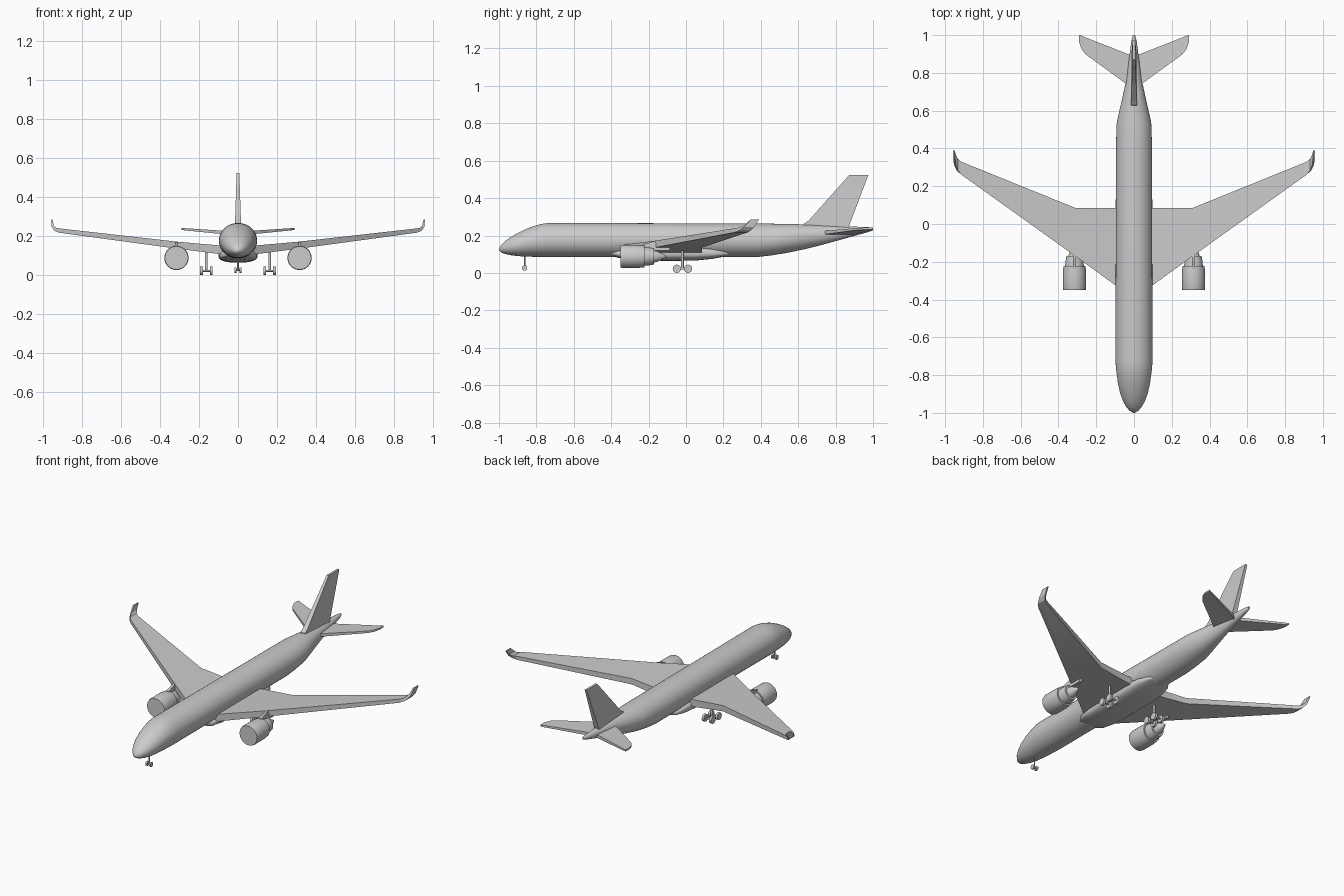
import bpy, bmesh, math
from mathutils import Vector

if "Cube" in bpy.data.objects:
    bpy.data.objects.remove(bpy.data.objects["Cube"])


def finish(name, bm, mirror=False, angle=35):
    bmesh.ops.recalc_face_normals(bm, faces=bm.faces)
    me = bpy.data.meshes.new(name)
    bm.to_mesh(me)
    bm.free()
    ob = bpy.data.objects.new(name, me)
    bpy.context.collection.objects.link(ob)
    bpy.ops.object.select_all(action='DESELECT')
    ob.select_set(True)
    bpy.context.view_layer.objects.active = ob
    bpy.ops.object.shade_smooth_by_angle(angle=math.radians(angle))
    if mirror:
        ob.modifiers.new("mirror", 'MIRROR')
    return ob


def loft(name, rings, mirror=False, angle=35):
    bm = bmesh.new()
    vs = [[bm.verts.new(p) for p in r] for r in rings]
    n = len(rings[0])
    for a, b in zip(vs, vs[1:]):
        for i in range(n):
            bm.faces.new((a[i], a[(i + 1) % n], b[(i + 1) % n], b[i]))
    bm.faces.new(vs[0])
    bm.faces.new(vs[-1])
    return finish(name, bm, mirror, angle)


def oval(y, zb, zt, hw, x=0, n=40, power=1.0):
    # ring across the y axis; power below 1 makes it boxier
    pts = []
    for i in range(n):
        t = 2 * math.pi * i / n
        c, s = math.cos(t), math.sin(t)
        pts.append((x + hw * math.copysign(abs(c) ** power, c), y,
                    (zb + zt) / 2 + (zt - zb) / 2 * math.copysign(abs(s) ** power, s)))
    return pts


def plate(name, stations, mirror=True):
    # station: leading point, trailing point, thickness vector
    rings = []
    for le, te, th in stations:
        le, te, h = Vector(le), Vector(te), Vector(th) / 2
        rings.append([le - h, te - h, te + h, le + h])
    return loft(name, rings, mirror, 30)


def rod(name, a, b, r, mirror=False, n=20):
    a, b = Vector(a), Vector(b)
    bm = bmesh.new()
    d = b - a
    m = d.to_track_quat('Z', 'Y').to_matrix().to_4x4()
    m.translation = (a + b) / 2
    bmesh.ops.create_cone(bm, cap_ends=True, segments=n, radius1=r, radius2=r,
                          depth=d.length, matrix=m)
    return finish(name, bm, mirror)


# fuselage: y, bottom, top, half width
loft("fuselage", [oval(*s) for s in (
    (-1.0, .122, .128, .003), (-.99, .11, .147, .022), (-.97, .102, .168, .04),
    (-.94, .095, .19, .057), (-.9, .09, .213, .072), (-.85, .087, .237, .084),
    (-.8, .086, .255, .091), (-.76, .085, .264, .096), (-.72, .085, .267, .098),
    (.38, .085, .264, .095), (.46, .094, .263, .094), (.54, .107, .262, .091),
    (.64, .128, .259, .068), (.75, .156, .254, .044), (.88, .192, .248, .026),
    (.97, .217, .245, .014), (1.0, .227, .242, .006))], angle=40)

# belly fairing
loft("belly_fairing", [oval(*s, power=.7) for s in (
    (-.41, .098, .112, .05), (-.36, .08, .125, .085), (-.28, .069, .14, .098),
    (-.1, .064, .15, .101), (.05, .066, .148, .101), (.14, .075, .135, .096),
    (.2, .086, .122, .08), (.24, .098, .11, .05))], angle=40)

# wings with curled tips
plate("wing", [
    ((.05, -.36, .125), (.05, .085, .125), (0, 0, .046)),
    ((.31, -.171, .153), (.31, .085, .153), (0, 0, .036)),
    ((.915, .262, .228), (.915, .33, .228), (0, 0, .022)),
    ((.935, .283, .234), (.935, .345, .234), (-.007, 0, .016)),
    ((.948, .312, .25), (.948, .365, .25), (-.01, 0, .008)),
    ((.953, .345, .285), (.953, .39, .285), (-.008, 0, .001))])

# tailplane with rounded leading tips
plate("tailplane", [
    ((.0, .712, .212), (.0, .887, .212), (0, 0, .02)),
    ((.255, .897, .233), (.255, .987, .233), (0, 0, .012)),
    ((.277, .925, .235), (.277, .996, .235), (0, 0, .011)),
    ((.29, .96, .237), (.29, 1.0, .237), (0, 0, .01))])

# fin
plate("fin", [
    ((0, .62, .235), (0, .86, .215), (.032, 0, 0)),
    ((0, .63, .263), (0, .872, .25), (.032, 0, 0)),
    ((0, .655, .279), (0, .88, .272), (.03, 0, 0)),
    ((0, .872, .523), (0, .975, .523), (.014, 0, 0))], mirror=False)

# engines: cowl, core and exhaust cone
EX, EZ = .315, .088
for name, prof in (
        ("engine_cowl", ((-.35, .059), (-.34, .062), (-.26, .062), (-.222, .058))),
        ("engine_core", ((-.23, .05), (-.2, .048), (-.17, .043))),
        ("engine_exhaust", ((-.18, .034), (-.155, .029), (-.13, .017), (-.105, .003)))):
    loft(name, [oval(y, EZ - r, EZ + r, r, EX, 32) for y, r in prof], True)

# engine pylons
plate("engine_pylon", [
    ((EX, -.24, .12), (EX, -.09, .12), (.018, 0, 0)),
    ((EX, -.235, .15), (EX, -.08, .145), (.018, 0, 0)),
    ((EX, -.17, .17), (EX, -.08, .155), (.014, 0, 0))])

# main landing gear
GX, GY = .162, -.019
rod("main_gear_strut", (GX, GY, .025), (GX, GY, .14), .007, True)
rod("main_gear_beam", (GX, GY - .03, .023), (GX, GY + .03, .023), .006, True)
for end, y in (("front", GY - .03), ("rear", GY + .03)):
    rod(f"main_{end}_axle", (GX - .025, y, .022), (GX + .025, y, .022), .005, True)
    for side, s in (("inner", -1), ("outer", 1)):
        x = GX + s * .025
        rod(f"main_{end}_{side}_wheel", (x - .007, y, .022), (x + .007, y, .022),
            .022, True, 28)

# nose landing gear
rod("nose_gear_strut", (0, -.863, .026), (0, -.863, .1), .004)
rod("nose_axle", (-.012, -.863, .026), (.012, -.863, .026), .004)
rod("nose_wheel", (.008, -.863, .026), (.017, -.863, .026), .014, True, 24)
